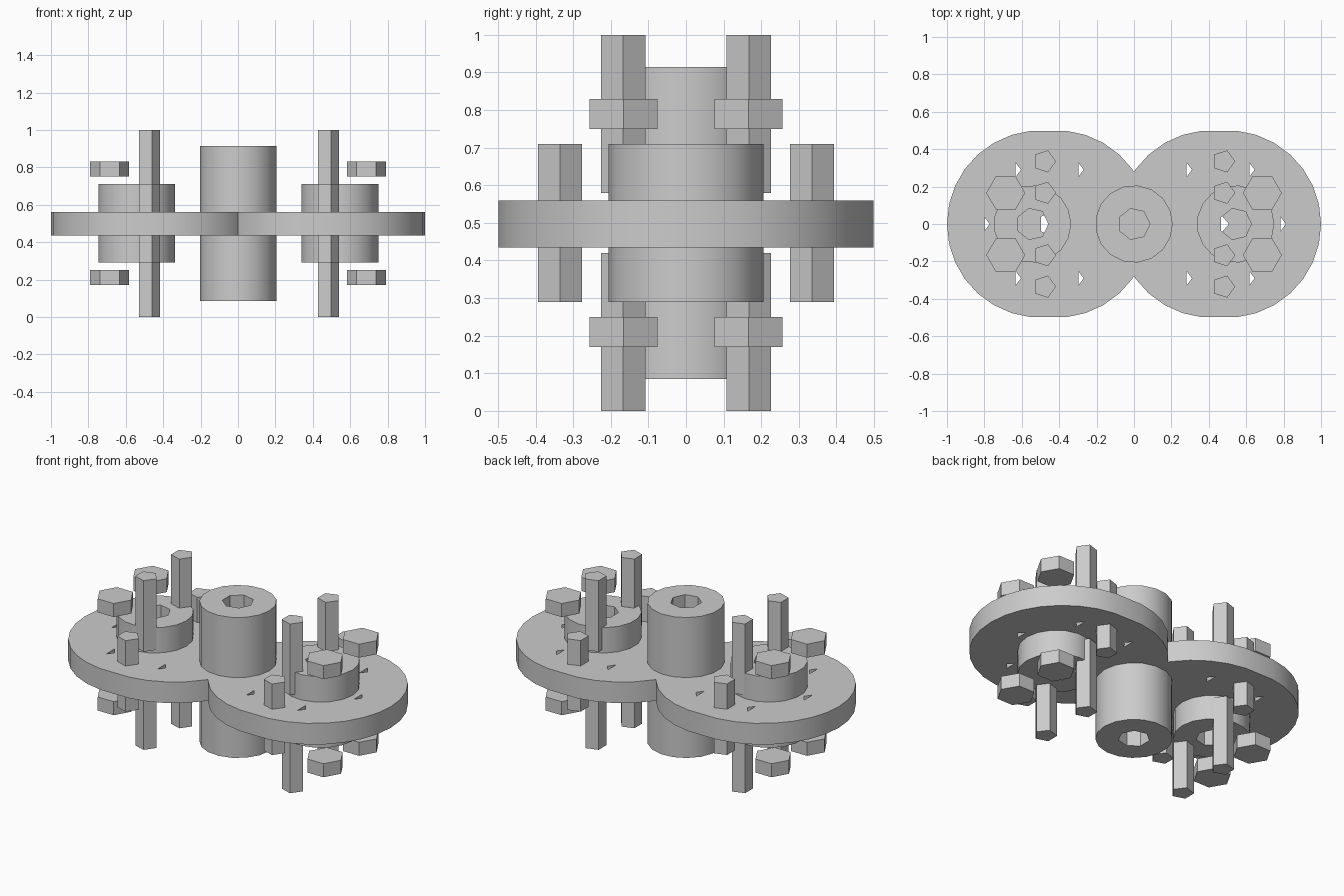
import bpy, bmesh, math

if "Cube" in bpy.data.objects:
    bpy.data.objects.remove(bpy.data.objects["Cube"], do_unlink=True)

steel = bpy.data.materials.new("light_grey")
steel.use_nodes = True
GREY = (0.6, 0.6, 0.6, 1)
steel.diffuse_color = GREY
steel.node_tree.nodes["Principled BSDF"].inputs["Base Color"].default_value = GREY


def ring(radius, sides, x=0, y=0):
    """Regular polygon with one corner pointing to +x."""
    step = math.tau / sides
    return [(x + radius * math.cos(i * step), y + radius * math.sin(i * step))
            for i in range(sides)]


def prism(name, outline, low, high):
    """Extrude a flat outline between two heights."""
    bm = bmesh.new()
    base = bm.faces.new([bm.verts.new((x, y, low)) for x, y in outline])
    top = bmesh.ops.extrude_face_region(bm, geom=[base])["geom"]
    verts = [v for v in top if isinstance(v, bmesh.types.BMVert)]
    bmesh.ops.translate(bm, verts=verts, vec=(0, 0, high - low))
    bmesh.ops.recalc_face_normals(bm, faces=bm.faces)
    mesh = bpy.data.meshes.new(name)
    bm.to_mesh(mesh)
    bm.free()
    mesh.materials.append(steel)
    obj = bpy.data.objects.new(name, mesh)
    bpy.context.collection.objects.link(obj)
    return obj


def drill(obj, outlines):
    """Cut vertical holes right through an object."""
    for outline in outlines:
        cutter = prism("cutter", outline, -1, 2)
        cutter.hide_render = True
        mod = obj.modifiers.new("hole", "BOOLEAN")
        mod.operation = "DIFFERENCE"
        mod.solver = "EXACT"
        mod.object = cutter
        bpy.context.view_layer.objects.active = obj
        bpy.ops.object.modifier_apply(modifier=mod.name)
        bpy.data.objects.remove(cutter, do_unlink=True)


def smooth(obj):
    bpy.ops.object.select_all(action="DESELECT")
    obj.select_set(True)
    bpy.context.view_layer.objects.active = obj
    bpy.ops.object.shade_smooth_by_angle(angle=math.radians(30))


# Central hollow sleeve
sleeve = prism("central_sleeve", ring(0.207, 17), 0.085, 0.915)
drill(sleeve, [ring(0.085, 7)])
smooth(sleeve)
# Web closing the sleeve bore at the middle
prism("sleeve_web", ring(0.1, 7), 0.435, 0.56)

for side, word in ((-1, "right"), (1, "left")):
    # Wide plate: a circle stretched slightly sideways
    cx = 0.457 * side
    plate_outline = [(cx + x + math.copysign(0.042, x), y) for x, y in ring(0.501, 30)]
    plate = prism(word + "_plate", plate_outline, 0.435, 0.56)

    # Ring of small triangular holes and a centre opening
    holes = []
    for i in range(1, 6):
        a = math.tau * i / 6 + (math.pi if side > 0 else 0)
        hx, hy = cx + 0.335 * math.cos(a), 0.335 * math.sin(a)
        holes.append([(hx - 0.008, hy - 0.038), (hx + 0.02, hy), (hx - 0.008, hy + 0.038)])
    holes.append([(cx - 0.04, -0.039), (cx, -0.06), (cx + 0.05, 0),
                  (cx, 0.06), (cx - 0.04, 0.039)])
    drill(plate, holes)
    smooth(plate)

    # Hub with a bore, offset outwards on the plate
    hub_x = 0.543 * side
    hub = prism(word + "_hub", ring(0.207, 17, hub_x), 0.29, 0.71)
    drill(hub, [ring(0.085, 7, hub_x)])
    smooth(hub)

    for end, row in ((-1, "front"), (1, "back")):
        tag = f"{word}_{row}_"
        # Outer pin through the plate
        prism(tag + "pin", ring(0.062, 5, 0.479 * side, 0.335 * end), 0.29, 0.71)
        # Upper and lower long pins with loose hex nuts
        for level, low, nut_low in (("lower", 0, 0.17), ("upper", 0.58, 0.75)):
            prism(tag + level + "_pin",
                  ring(0.062, 5, 0.479 * side, 0.167 * end), low, low + 0.42)
            prism(tag + level + "_nut",
                  ring(0.104, 6, 0.686 * side, 0.166 * end), nut_low, nut_low + 0.08)
